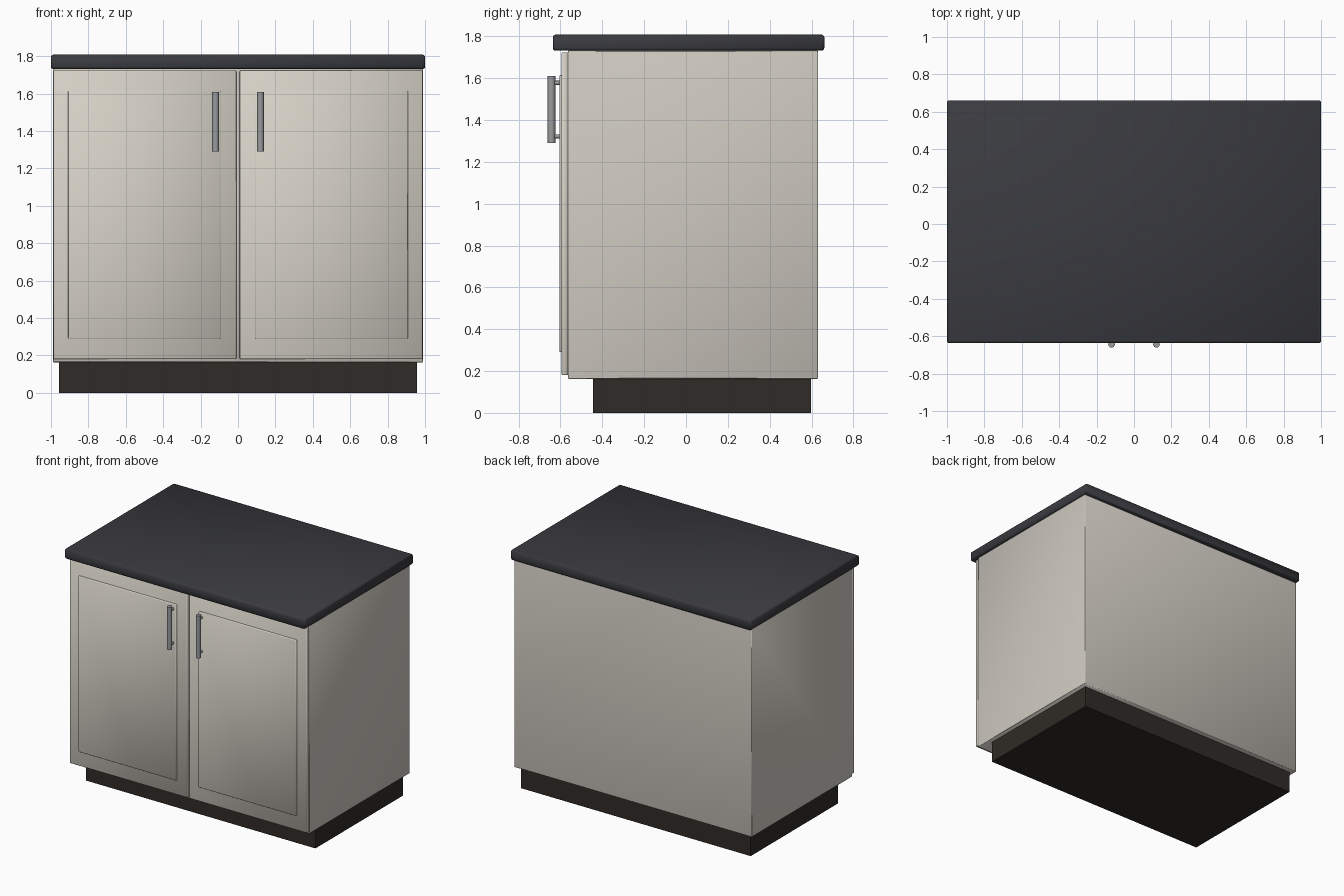
import bpy, math

if "Cube" in bpy.data.objects:
    bpy.data.objects.remove(bpy.data.objects["Cube"])


def material(name, rgb):
    m = bpy.data.materials.new(name)
    m.diffuse_color = (*rgb, 1)
    m.use_nodes = True
    m.node_tree.nodes["Principled BSDF"].inputs["Base Color"].default_value = m.diffuse_color
    return m


CREAM = material("cream_paint", (0.62, 0.59, 0.53))
DOOR = material("door_paint", (0.66, 0.63, 0.56))
STONE = material("dark_stone", (0.042, 0.043, 0.05))
BASE = material("plinth_dark", (0.028, 0.024, 0.02))
STEEL = material("steel", (0.32, 0.33, 0.34))


def box(name, x, y, z, mat, bevel=0.0, segments=3, smooth=True):
    """Box from (min, max) ranges with optional rounded edges."""
    bpy.ops.mesh.primitive_cube_add(
        size=1, location=[(a + b) / 2 for a, b in (x, y, z)])
    ob = bpy.context.object
    ob.name = name
    ob.scale = [b - a for a, b in (x, y, z)]
    bpy.ops.object.transform_apply(location=False, rotation=False, scale=True)
    ob.data.materials.append(mat)
    if bevel:
        mod = ob.modifiers.new("bevel", "BEVEL")
        mod.width, mod.segments = bevel, segments
        mod.harden_normals = smooth
        bpy.ops.object.modifier_apply(modifier=mod.name)
        if smooth:
            bpy.ops.object.shade_smooth_by_angle(angle=math.radians(40))
    return ob


def rod(name, loc, radius, length, mat, along_y=False):
    bpy.ops.mesh.primitive_cylinder_add(
        vertices=16, radius=radius, depth=length, location=loc,
        rotation=(math.pi / 2 if along_y else 0, 0, 0))
    ob = bpy.context.object
    ob.name = name
    ob.data.materials.append(mat)
    bpy.ops.object.shade_smooth_by_angle(angle=math.radians(40))
    return ob


# Carcass, recessed plinth and worktop
box("plinth", (-0.957, 0.957), (-0.445, 0.597), (0, 0.165), BASE)
box("cabinet_body", (-0.99, 0.99), (-0.565, 0.632), (0.163, 1.732), CREAM, 0.006, 2)
box("worktop", (-1, 1), (-0.637, 0.661), (1.732, 1.808), STONE, 0.012)

# Mirrored doors with raised panels and bar handles
for s, side in ((-1, "left"), (1, "right")):
    def span(a, b):
        return tuple(sorted((s * a, s * b)))
    box(side + "_door", span(0.009, 0.987), (-0.595, -0.563), (0.18, 1.724), DOOR, 0.006)
    box(side + "_door_panel", span(0.093, 0.908), (-0.605, -0.585), (0.29, 1.615), DOOR, 0.005)
    rod(side + "_handle_bar", (s * 0.12, -0.643, 1.45), 0.018, 0.32, STEEL)
    for z, end in ((1.322, "lower"), (1.578, "upper")):
        rod(f"{side}_handle_{end}_post", (s * 0.12, -0.617, z), 0.01, 0.045, STEEL, True)
